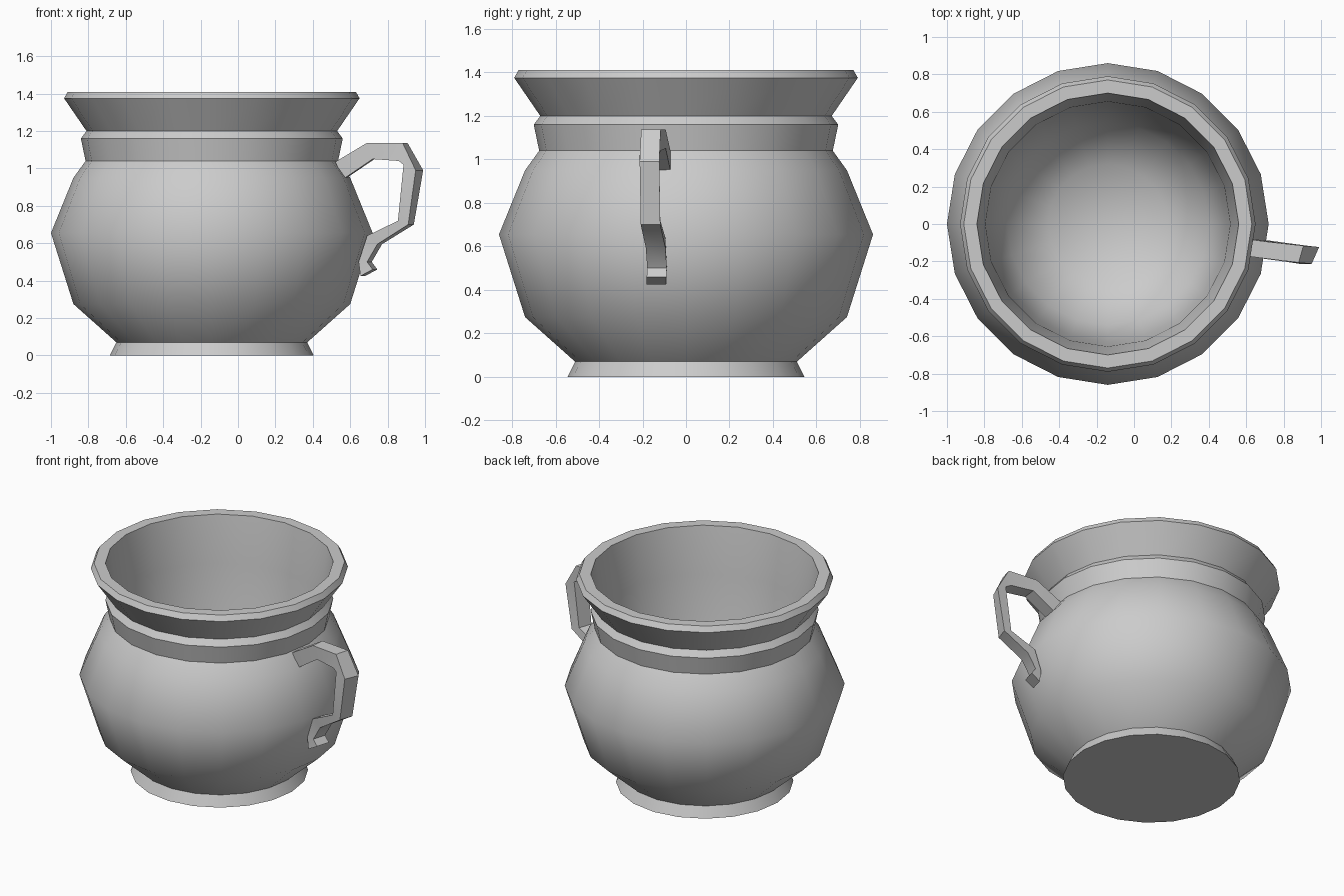
import bpy, bmesh, math
from mathutils import Vector

if "Cube" in bpy.data.objects:
    bpy.data.objects.remove(bpy.data.objects["Cube"])

SIDES = 20
CX = -0.14  # pot axis


def finish(name, bm, angle):
    bmesh.ops.recalc_face_normals(bm, faces=bm.faces[:])
    mesh = bpy.data.meshes.new(name)
    bm.to_mesh(mesh)
    bm.free()
    ob = bpy.data.objects.new(name, mesh)
    bpy.context.collection.objects.link(ob)
    bpy.ops.object.select_all(action='DESELECT')
    ob.select_set(True)
    bpy.context.view_layer.objects.active = ob
    bpy.ops.object.shade_smooth_by_angle(angle=math.radians(angle))
    return ob


# Pot: outer wall, rim and inner bowl as one turned profile (radius, height)
profile = [(0.545, 0), (0.51, 0.07), (0.74, 0.275), (0.86, 0.655),
           (0.74, 0.95), (0.675, 1.04), (0.70, 1.16), (0.67, 1.20),
           (0.79, 1.375), (0.77, 1.41), (0.70, 1.41),
           (0.655, 1.10), (0.63, 0.65), (0.54, 0.33), (0.32, 0.15)]
bm = bmesh.new()
rings = []
for r, z in profile:
    rings.append([bm.verts.new((CX + r * math.cos(i * math.tau / SIDES),
                                r * math.sin(i * math.tau / SIDES), z))
                  for i in range(SIDES)])
for a, b in zip(rings, rings[1:]):
    for i in range(SIDES):
        j = (i + 1) % SIDES
        bm.faces.new((a[i], a[j], b[j], b[i]))
bm.faces.new(rings[0])
centre = bm.verts.new((CX, 0, 0.11))
for i in range(SIDES):
    bm.faces.new((rings[-1][i], rings[-1][(i + 1) % SIDES], centre))
finish("pot_body", bm, 42)

# Handle: outer x, z, inner x, z of the front side, and x twist of the back side
sections = [(0.52, 1.035, 0.565, 0.945, 0.01),
            (0.69, 1.137, 0.72, 1.05, 0.01),
            (0.88, 1.137, 0.86, 1.04, 0.026),
            (0.95, 0.99, 0.885, 1.02, 0.04),
            (0.91, 0.70, 0.855, 0.72, 0.03),
            (0.745, 0.595, 0.69, 0.64, 0.025),
            (0.69, 0.50, 0.645, 0.50, 0.025),
            (0.72, 0.46, 0.655, 0.425, 0.025)]
bm = bmesh.new()
loops = []
for ox, oz, ix, iz, twist in sections:
    y = -0.02 - 0.14 * ((ox + ix) / 2 - CX)
    loops.append([bm.verts.new(p) for p in (
        (ox, y - 0.045, oz), (ox + twist, y + 0.045, oz),
        (ix + twist, y + 0.045, iz), (ix, y - 0.045, iz))])
for a, b in zip(loops, loops[1:]):
    for i in range(4):
        j = (i + 1) % 4
        bm.faces.new((a[i], a[j], b[j], b[i]))
bm.faces.new(loops[0])
bm.faces.new(loops[-1])
finish("handle", bm, 30)
